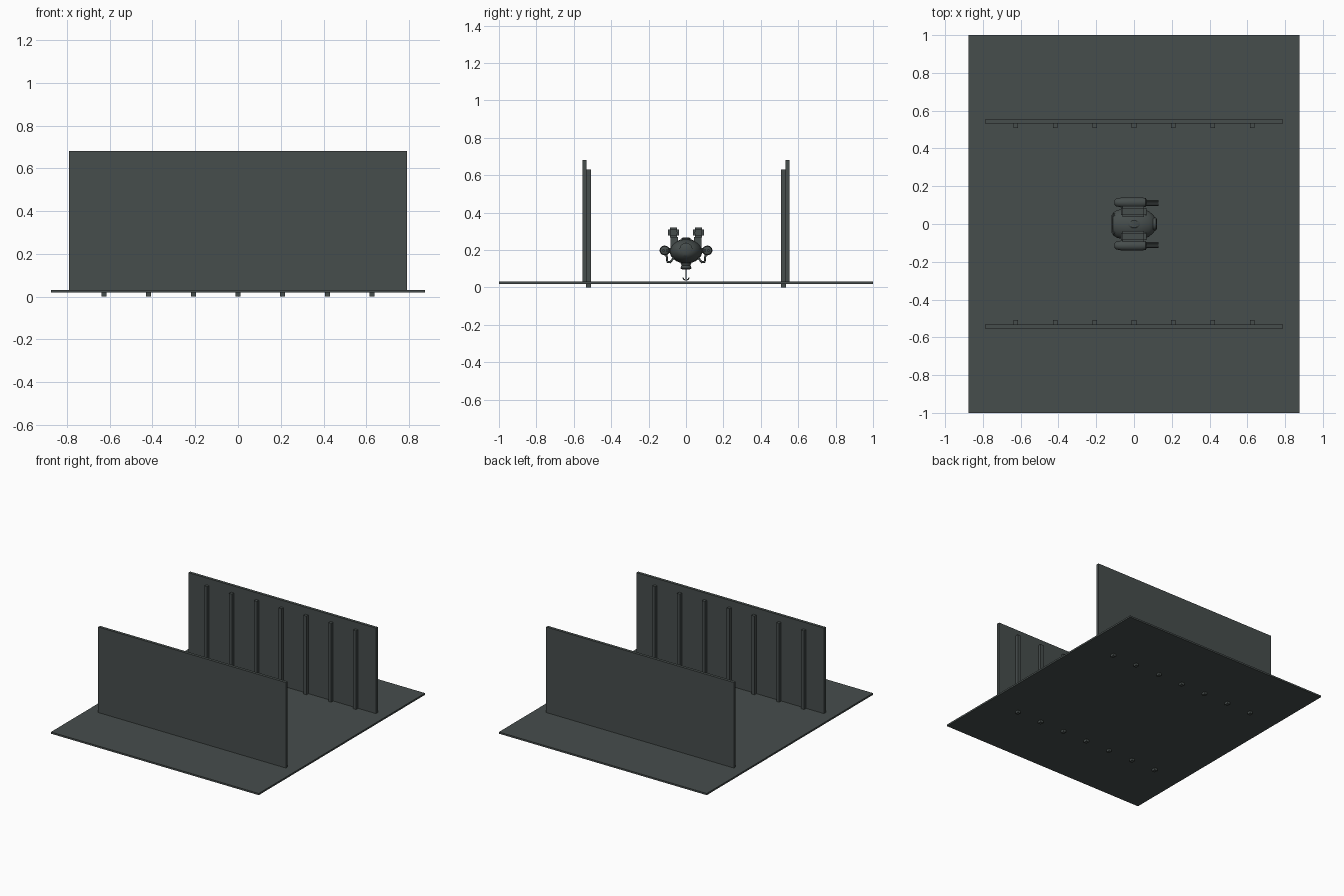
import bpy, bmesh, math
from mathutils import Vector, Matrix

cube = bpy.data.objects.get("Cube")
if cube:
    bpy.data.objects.remove(cube, do_unlink=True)

mat = bpy.data.materials.new("dark_grey")
mat.use_nodes = True
COLOUR = (0.062, 0.075, 0.073, 1)
mat.diffuse_color = COLOUR
mat.node_tree.nodes["Principled BSDF"].inputs["Base Color"].default_value = COLOUR


def finish(name, bm, smooth=False):
    bmesh.ops.recalc_face_normals(bm, faces=bm.faces)
    mesh = bpy.data.meshes.new(name)
    bm.to_mesh(mesh)
    bm.free()
    mesh.materials.append(mat)
    ob = bpy.data.objects.new(name, mesh)
    bpy.context.collection.objects.link(ob)
    if smooth:
        bpy.ops.object.select_all(action='DESELECT')
        ob.select_set(True)
        bpy.context.view_layer.objects.active = ob
        bpy.ops.object.shade_smooth_by_angle(angle=math.radians(35))
    return ob


def box(name, lo, hi, bevel=0):
    lo, hi = Vector(lo), Vector(hi)
    bm = bmesh.new()
    m = Matrix.Translation((lo + hi) / 2) @ Matrix.Diagonal((*(hi - lo), 1))
    bmesh.ops.create_cube(bm, size=1, matrix=m)
    if bevel:
        bmesh.ops.bevel(bm, geom=bm.edges[:], offset=bevel, segments=2, affect='EDGES')
    return finish(name, bm)


def lathe(name, profile, centre, ry, rz, sides=24, axis='X'):
    """Elliptical rings of (position, radius factor) along an axis."""
    bm = bmesh.new()
    rings = []
    for p, r in profile:
        ring = []
        for i in range(sides):
            a = math.tau * (i + 0.5) / sides
            u, v = ry * r * math.cos(a), rz * r * math.sin(a)
            co = Vector((p, u, v) if axis == 'X' else (u, v, p))
            ring.append(bm.verts.new(co + Vector(centre)))
        rings.append(ring)
    for a, b in zip(rings, rings[1:]):
        for i in range(sides):
            j = (i + 1) % sides
            bm.faces.new((a[i], a[j], b[j], b[i]))
    bm.faces.new(rings[0])
    bm.faces.new(rings[-1])
    return finish(name, bm, True)


def tube(name, points, radius):
    cu = bpy.data.curves.new(name, 'CURVE')
    cu.dimensions = '3D'
    cu.bevel_depth = radius
    cu.bevel_resolution = 2
    cu.use_fill_caps = True
    sp = cu.splines.new('POLY')
    sp.points.add(len(points) - 1)
    for pt, co in zip(sp.points, points):
        pt.co = (*co, 1)
    cu.materials.append(mat)
    ob = bpy.data.objects.new(name, cu)
    bpy.context.collection.objects.link(ob)


# Hangar floor, walls and wall posts
box("floor", (-0.875, -1, 0.018), (0.875, 1, 0.031))
for side, s in (("front", -1), ("back", 1)):
    ys = sorted((s * 0.531, s * 0.553))
    box(side + "_wall", (-0.79, ys[0], 0.02), (0.79, ys[1], 0.682))
    ys = sorted((s * 0.507, s * 0.535))
    for i in range(-3, 4):
        x = i * 0.209
        box(f"{side}_post", (x - 0.012, ys[0], 0), (x + 0.012, ys[1], 0.63))

# Craft hull with belly and nose window
lathe("craft_hull", [(-0.116, 0.5), (-0.112, 0.68), (-0.09, 0.85), (-0.04, 0.98),
                     (0, 1), (0.04, 0.95), (0.08, 0.78), (0.105, 0.52), (0.118, 0.25)],
      (0, 0, 0.194), 0.087, 0.066)
lathe("nose_window", [(0.1, 1), (0.117, 1), (0.122, 0.7)], (0, 0, 0.205), 0.034, 0.034)
lathe("roof_hatch", [(0.24, 1), (0.262, 1), (0.266, 0.8)], (0, 0, 0), 0.03, 0.025, axis='Z')
box("rear_block", (-0.118, -0.055, 0.16), (-0.08, 0.055, 0.23), 0.008)

# Belly turret, cable and hook
lathe("belly_turret", [(0.096, 0.7), (0.104, 1), (0.118, 0.8), (0.14, 1.1)],
      (0, 0, 0), 0.03, 0.03, axis='Z')
tube("cable", [(0, 0, 0.1), (0, 0, 0.045)], 0.002)
hook = [math.pi * i / 8 for i in range(9)]
tube("hook", [(0, 0.016 * math.cos(a), 0.054 - 0.014 * math.sin(a)) for a in hook], 0.003)

for side, s in (("right", -1), ("left", 1)):
    # Roof pods on short pylons
    box(side + "_roof_pod", (-0.07, s * 0.066 - 0.029, 0.267),
        (0.063, s * 0.066 + 0.029, 0.32), 0.01)
    lathe(side + "_pod_muzzle", [(0.06, 1), (0.067, 1)], (0, s * 0.066, 0.293), 0.02, 0.018)
    box(side + "_pylon", (-0.04, s * 0.064 - 0.02, 0.215), (0.035, s * 0.064 + 0.02, 0.27))
    # Side engine pods with twin barrels
    lathe(side + "_side_pod", [(-0.102, 0.45), (-0.094, 0.75), (-0.07, 0.95), (-0.03, 1),
                               (0.04, 1), (0.062, 0.85), (0.066, 0.6)],
          (0, s * 0.114, 0.198), 0.027, 0.026)
    for dy in (-0.009, 0.009):
        lathe(side + "_barrel", [(0.05, 1), (0.13, 1)], (0, s * 0.111 + dy, 0.198),
              0.006, 0.008, 12)
    box(side + "_side_mount", (-0.04, s * 0.085 - 0.015, 0.185),
        (0.03, s * 0.085 + 0.015, 0.21))
    # Landing struts
    for x in (-0.045, 0.045):
        tube(side + "_strut", [(x, s * 0.105, 0.182), (x, s * 0.1, 0.137),
                               (x, s * 0.085, 0.135), (x, s * 0.06, 0.165)], 0.006)
